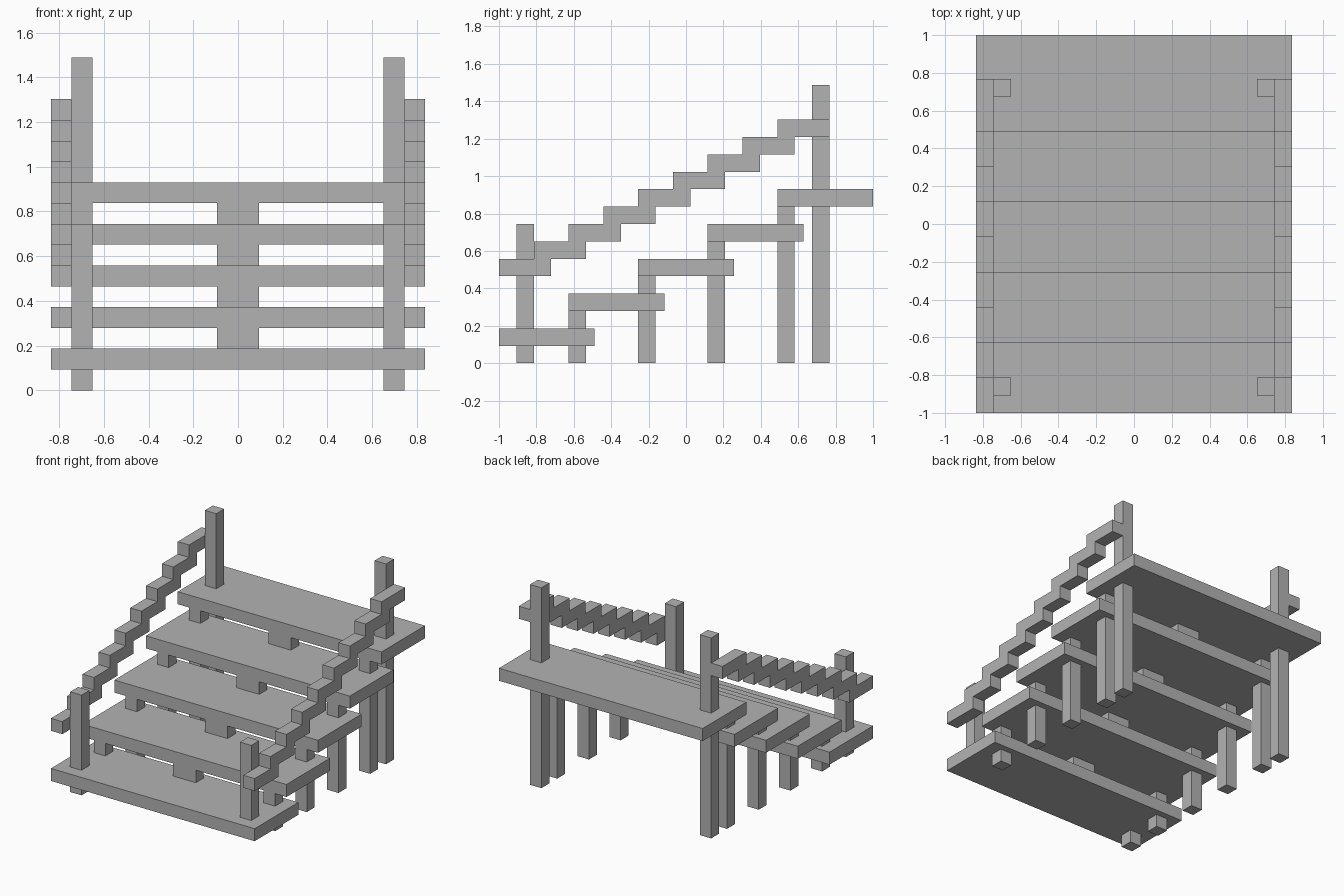
import bpy

if "Cube" in bpy.data.objects:
    bpy.data.objects.remove(bpy.data.objects["Cube"])

U = 2 / 21.5          # one block; the staircase is 21.5 blocks long

grey = bpy.data.materials.new("plain grey")
grey.diffuse_color = (0.45, 0.45, 0.45, 1)
grey.use_nodes = True
grey.node_tree.nodes["Principled BSDF"].inputs["Base Color"].default_value = grey.diffuse_color


def box(name, x, y, z):
    """Box from (min, max) ranges in blocks; y counts from the front edge."""
    bpy.ops.mesh.primitive_cube_add(size=1)
    ob = bpy.context.object
    ob.name = name
    ob.data.name = name
    for v in ob.data.vertices:
        for i, (a, b) in enumerate((x, y, z)):
            v.co[i] = (a + (b - a) * (v.co[i] + 0.5)) * U
        v.co.y -= 1
    ob.data.materials.append(grey)
    return ob


def side_x(side, a, b):
    return tuple(sorted((side * a, side * b)))


# Treads, each with a centre block resting on the tread below
for i in range(5):
    y, z = 4 * i, 2 * i + 1
    box(f"tread_{i + 1}", (-9, 9), (y, y + 5.5), (z, z + 1))
    if i:
        box(f"centre_block_{i + 1}", (-1, 1), (y, y + 1), (z - 1, z))

for side, label in ((-1, "left"), (1, "right")):
    # Legs under the treads
    for i in range(1, 5):
        box(f"{label}_leg_{i + 1}", side_x(side, 7, 8),
            (4 * i, 4 * i + 1), (0, 2 * i + 1))
    # Railing posts; the right front post stands on the first tread
    box(f"{label}_front_post", side_x(side, 7, 8), (1, 2),
        (0 if side < 0 else 2, 8))
    box(f"{label}_back_post", side_x(side, 7, 8), (18, 19), (0, 16))
    # Stepped handrail
    for i in range(9):
        box(f"{label}_handrail_{i + 1}", side_x(side, 8, 9),
            (2 * i, 2 * i + 3), (i + 5, i + 6))
